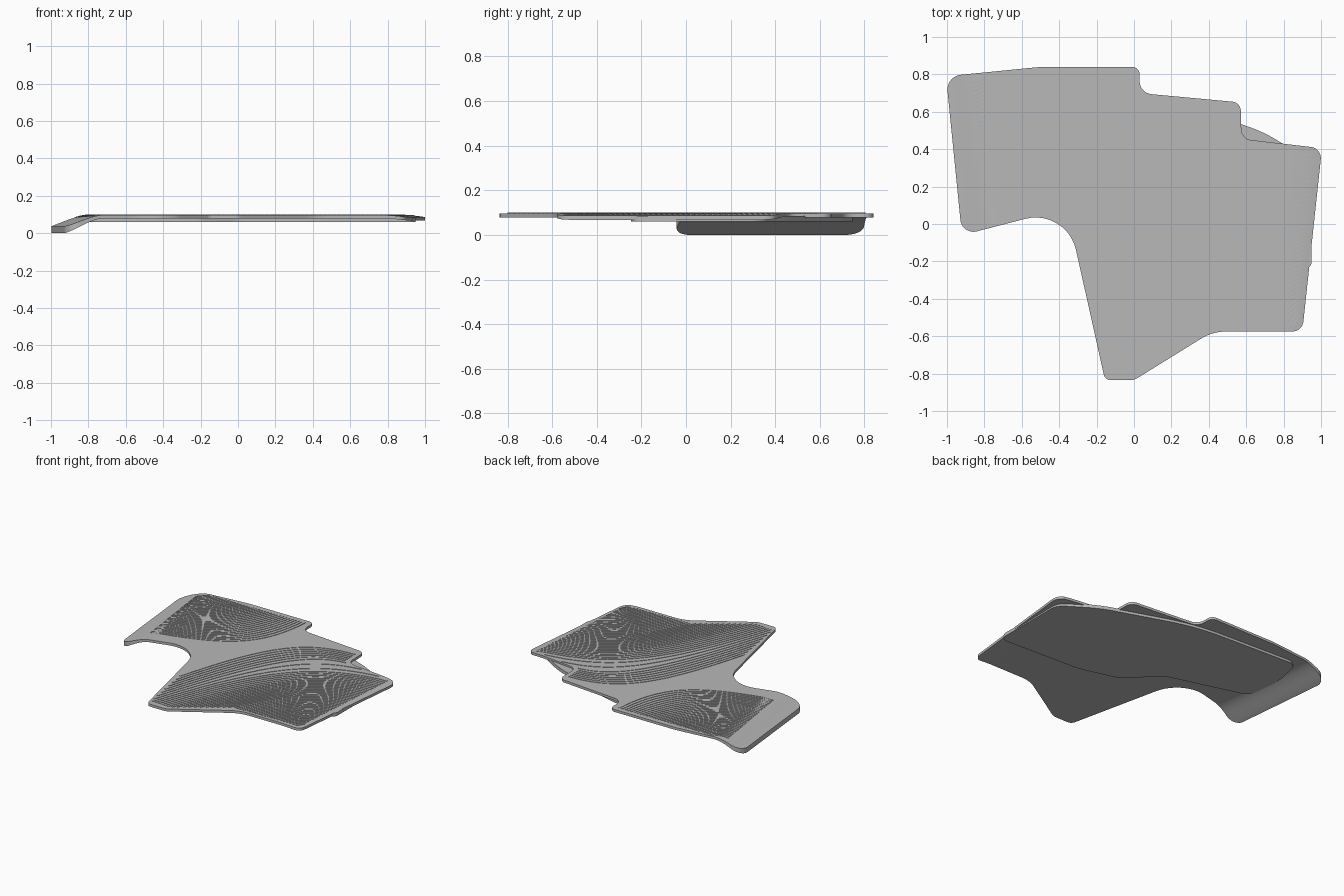
import bpy, bmesh, math
from mathutils import Vector

cube = bpy.data.objects.get("Cube")
if cube:
    bpy.data.objects.remove(cube, do_unlink=True)

grey = bpy.data.materials.new("plain_grey")
grey.use_nodes = True
grey.diffuse_color = (0.48, 0.48, 0.48, 1)
grey.node_tree.nodes["Principled BSDF"].inputs["Base Color"].default_value = grey.diffuse_color

TOP, THICK = 0.097, 0.018
# One point on each bent edge, its inward normal, and the width of the bend
LEFT_EDGE = (Vector((-0.92, -0.06)), Vector((0.995, 0.0995)), 0.21)
RIGHT_EDGE = (Vector((0.9, -0.575)), Vector((-0.994, 0.1065)), 0.15)


def bend(edge, p):
    """0 on the flat, rising to 1 at the edge."""
    origin, normal, width = edge
    return min(1, max(0, 1 - (Vector((p[0], p[1])) - origin).dot(normal) / width))


def surface(p, left_drop=0.06):
    a, b = bend(LEFT_EDGE, p), bend(RIGHT_EDGE, p)
    return TOP - left_drop * (0.5 * a + 0.5 * a * (3 - 2 * a)) * a - 0.011 * b * b


def conic(a, c, b, weight, steps):
    """Curve from a to b pulled towards corner c."""
    pts = []
    for i in range(steps + 1):
        t = i / steps
        u, v, w = (1 - t) ** 2, 2 * weight * t * (1 - t), t * t
        pts.append((a * u + c * v + b * w) / (u + v + w))
    return pts


def rounded(corners, steps=10):
    """Closed outline from (x, y, radius) corners."""
    pts, n = [], len(corners)
    for i in range(n):
        p, c, q = (Vector(corners[(i + k) % n][:2]) for k in (-1, 0, 1))
        into, out = (p - c).normalized(), (q - c).normalized()
        half_turn = (math.pi - into.angle(out)) / 2
        d = corners[i][2] * math.tan(half_turn)
        pts += conic(c + into * d, c, c + out * d, math.cos(half_turn), steps)
    return pts


def finish(name, bm):
    bmesh.ops.recalc_face_normals(bm, faces=bm.faces[:])
    mesh = bpy.data.meshes.new(name)
    bm.to_mesh(mesh)
    bm.free()
    mesh.materials.append(grey)
    ob = bpy.data.objects.new(name, mesh)
    bpy.context.collection.objects.link(ob)
    bpy.ops.object.select_all(action='DESELECT')
    ob.select_set(True)
    bpy.context.view_layer.objects.active = ob
    bpy.ops.object.shade_smooth_by_angle(angle=math.radians(30))
    return ob


def slab(name, outline, top, bottom, cuts=()):
    """Flat outline, sliced along the bends, then given a top and a bottom height."""
    bm = bmesh.new()
    bm.faces.new([bm.verts.new((p.x, p.y, 0)) for p in outline])
    for origin, normal, width in cuts:
        for i in range(1, 11):
            bmesh.ops.bisect_plane(
                bm, geom=bm.verts[:] + bm.edges[:] + bm.faces[:],
                plane_co=(origin + normal * width * i / 10).to_3d(),
                plane_no=normal.to_3d())
    lower = bm.verts[:]
    ext = bmesh.ops.extrude_face_region(bm, geom=bm.faces[:], use_keep_orig=True)
    for v in ext["geom"]:
        if isinstance(v, bmesh.types.BMVert):
            v.co.z = top(v.co)
    for v in lower:
        v.co.z = bottom(v.co)
    return finish(name, bm)


# Main plate with its drooping ends
plate_corners = [
    (-1.005, 0.79, 0.08), (-0.5, 0.84, 0.8), (0.03, 0.84, 0.04), (0.03, 0.70, 0.07),
    (0.57, 0.65, 0.05), (0.575, 0.455, 0.06), (1.005, 0.405, 0.06), (0.9, -0.575, 0.06),
    (0.42, -0.575, 0.25), (0, -0.835, 0.08), (-0.155, -0.835, 0.04),
    (-0.36, 0.085, 0.22), (-0.92, -0.06, 0.07)]
slab("plate", rounded(plate_corners), surface,
     lambda p: surface(p, TOP - THICK) - THICK, (LEFT_EDGE, RIGHT_EDGE))

# Raised pad under the plate
pad_corners = [
    (-0.78, 0.75, 0.08), (0.06, 0.71, 1.5), (0.70, 0.49, 0.8), (0.95, 0.33, 0.1),
    (0.95, -0.25, 0.05), (0.3, -0.22, 0.5), (0, -0.14, 0.2),
    (-0.2, 0.07, 0.15), (-0.8, 0.24, 0.08), (-0.83, 0.5, 0.5)]
slab("under_pad", rounded(pad_corners), lambda p: TOP - 0.012, lambda p: 0.061)


def along(keys, t):
    """Point on a path of (t, x, y) keys."""
    for (t0, *a), (t1, *b) in zip(keys, keys[1:]):
        if t <= t1:
            return Vector(a).lerp(Vector(b), (t - t0) / (t1 - t0))
    return Vector(keys[-1][1:])


def ribs(name, count, starts, ends, lean, slope, width=0.009, height=0.003):
    """Fan of thin curved ribs; lean and slope give the tangents at the two ends."""
    bm = bmesh.new()
    for i in range(count):
        t = i / (count - 1)
        s, e = along(starts, t), along(ends, t)
        k = lean[0] + (lean[1] - lean[0]) * t
        m = slope[0] + (slope[1] - slope[0]) * t
        y = (e.y - m * (e.x - s.x) - m * k * s.y) / (1 - m * k)
        path = conic(s, Vector((s.x + k * (y - s.y), y)), e, 1.4, 24)
        rings = []
        for j, p in enumerate(path):
            tangent = (path[min(j + 1, 24)] - path[max(j - 1, 0)]).normalized()
            side = Vector((-tangent.y, tangent.x)) * width / 2
            z = surface(p)
            rings.append([bm.verts.new((*(p + side * sx), z + dz)) for sx, dz in
                          ((-1, -0.004), (-1, height), (1, height), (1, -0.004))])
        for a, b in zip(rings, rings[1:]):
            for n in range(4):
                o = (n + 1) % 4
                bm.faces.new((a[n], a[o], b[o], b[n]))
        bm.faces.new(rings[0])
        bm.faces.new(rings[-1])
    return finish(name, bm)


# Small ribbed field
ribs("small_rib_field", 32,
     [(0, -0.02, 0.805), (1, -0.78, 0.8)], [(0, -0.78, 0.1), (1, -0.87, 0.75)],
     (0.08, 1.0), (0.2, 0.25))

# Large ribbed field
ribs("large_rib_field", 46,
     [(0, -0.22, -0.36), (0.17, -0.15, -0.79), (0.3, 0, -0.8), (0.55, 0.35, -0.56), (1, 0.85, -0.545)],
     [(0, 0.54, 0.59), (0.13, 0.54, 0.45), (0.19, 0.95, 0.385), (1, 0.88, -0.49)],
     (0.28, 0.6), (0.02, 0.5))
